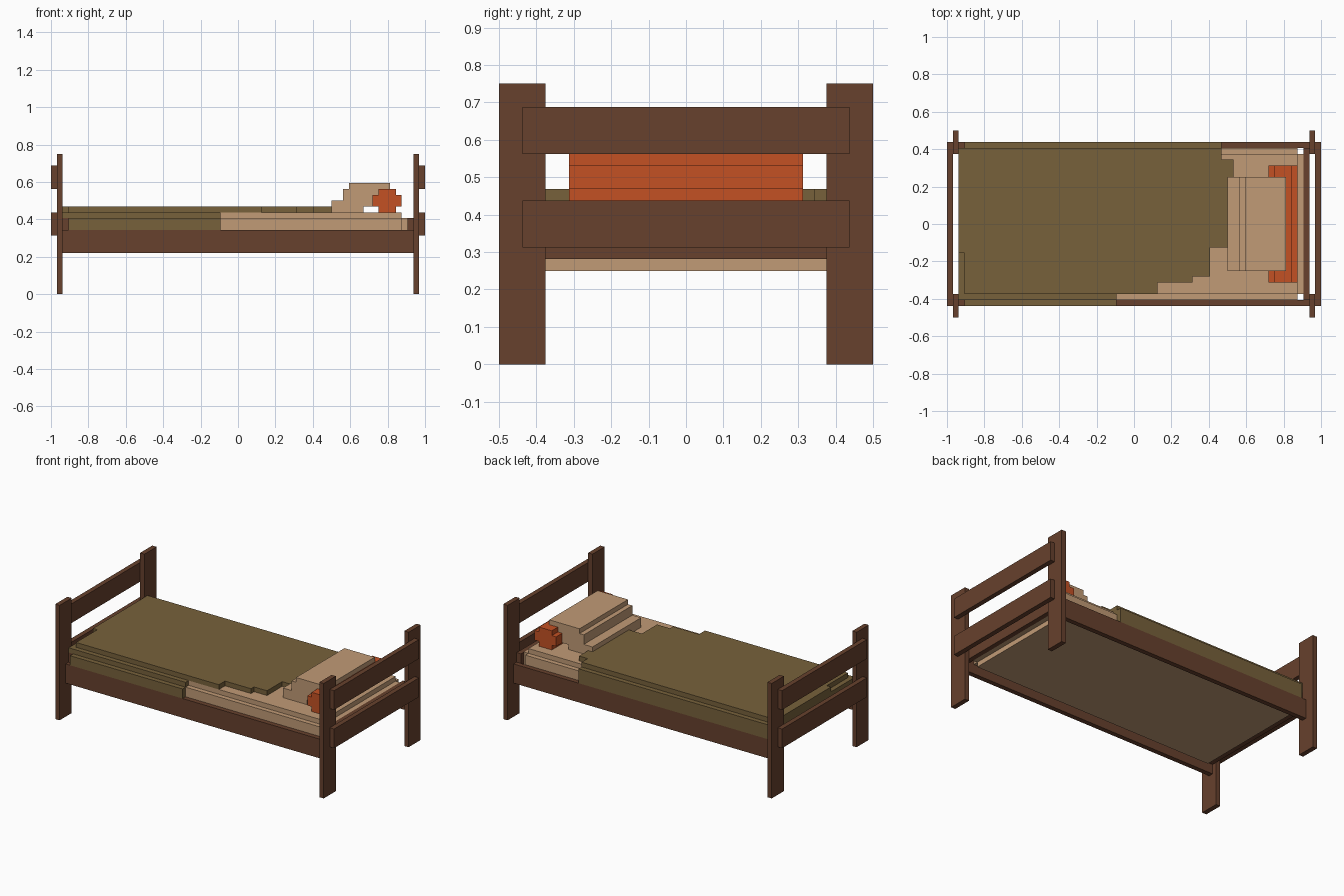
import bpy
import bmesh
from mathutils import Vector

if "Cube" in bpy.data.objects:
    bpy.data.objects.remove(bpy.data.objects["Cube"], do_unlink=True)


def material(name, r, g, b):
    # sRGB bytes converted to linear values
    col = [((c / 255 + 0.055) / 1.055) ** 2.4 for c in (r, g, b)] + [1.0]
    m = bpy.data.materials.new(name)
    m.use_nodes = True
    m.diffuse_color = col
    bsdf = m.node_tree.nodes["Principled BSDF"]
    bsdf.inputs["Base Color"].default_value = col
    bsdf.inputs["Roughness"].default_value = 0.9
    return m


WOOD = material("dark_wood", 103, 65, 45)
OLIVE = material("olive_cloth", 119, 97, 59)
CREAM = material("cream_cloth", 193, 155, 118)
ORANGE = material("orange_cloth", 195, 81, 36)


def finish(name, bm, mat):
    bmesh.ops.recalc_face_normals(bm, faces=bm.faces)
    mesh = bpy.data.meshes.new(name)
    bm.to_mesh(mesh)
    bm.free()
    mesh.materials.append(mat)
    ob = bpy.data.objects.new(name, mesh)
    bpy.context.collection.objects.link(ob)
    return ob


def boxes(name, mat, *ranges):
    """One object from boxes given as (x0, x1, y0, y1, z0, z1)."""
    bm = bmesh.new()
    for x0, x1, y0, y1, z0, z1 in ranges:
        verts = bmesh.ops.create_cube(bm, size=1)["verts"]
        for v in verts:
            v.co = Vector((x1 if v.co.x > 0 else x0,
                           y1 if v.co.y > 0 else y0,
                           z1 if v.co.z > 0 else z0))
    return finish(name, bm, mat)


def prism(name, mat, points, direction):
    """Extrude a closed outline along a vector."""
    bm = bmesh.new()
    face = bm.faces.new([bm.verts.new(p) for p in points])
    new = bmesh.ops.extrude_face_region(bm, geom=[face])["geom"]
    bmesh.ops.translate(bm, vec=direction,
                        verts=[g for g in new if isinstance(g, bmesh.types.BMVert)])
    return finish(name, bm, mat)


def span(sign, a, b):
    return (a, b) if sign > 0 else (-b, -a)


U = 1 / 32  # modelling grid step

# Frame: posts, end slats and inner end rails
for sx, end in ((1, "head"), (-1, "foot")):
    for sy, side in ((1, "back"), (-1, "front")):
        boxes(f"{end}_{side}_post", WOOD,
              (*span(sx, 30 * U, 31 * U), *span(sy, 12 * U, 16 * U), 0, 24 * U))
    for z, level in ((10 * U, "lower"), (18 * U, "upper")):
        boxes(f"{end}_{level}_slat", WOOD,
              (*span(sx, 31 * U, 32 * U), -14 * U, 14 * U, z, z + 4 * U))
    boxes(f"{end}_inner_rail", WOOD,
          (*span(sx, 29 * U, 30 * U), -13 * U, 13 * U, 9 * U, 13 * U))

# Long side rails
for sy, side in ((1, "back"), (-1, "front")):
    boxes(f"{side}_side_rail", WOOD,
          (-30 * U, 30 * U, *span(sy, 13 * U, 14 * U), 7 * U, 11 * U))

# Mattress with stepped edges
boxes("mattress", CREAM,
      (-28 * U, 28 * U, -12 * U, 12 * U, 8 * U, 14 * U),
      (-29 * U, 29 * U, -12 * U, 12 * U, 9 * U, 13 * U),
      (-28 * U, 28 * U, -13 * U, 13 * U, 9 * U, 13 * U))

# Blanket top with a ragged turned-back edge
outline = [(-30, 13), (15, 13), (15, 11), (17, 11), (17, 8), (16, 8), (16, -4),
           (13, -4), (13, -9), (10, -9), (10, -10), (4, -10), (4, -12),
           (-29, -12), (-29, -5), (-30, -5)]
prism("blanket_top", OLIVE, [(x * U, y * U, 14 * U) for x, y in outline], (0, 0, U))

# Blanket drapes over the sides and the foot
boxes("blanket_front_drape", OLIVE,
      (-30 * U, -3 * U, -13 * U, -12 * U, 13 * U, 14 * U),
      (-29 * U, -3 * U, -14 * U, -13 * U, 11 * U, 13 * U))
boxes("blanket_back_drape", OLIVE,
      (-30 * U, 15 * U, 12 * U, 13 * U, 13 * U, 14 * U),
      (-29 * U, 15 * U, 13 * U, 14 * U, 11 * U, 14 * U))
boxes("blanket_foot_drape", OLIVE,
      (-30 * U, -28 * U, -12 * U, 12 * U, 13 * U, 14 * U))

# Orange bolster, cross-shaped in section
section = [(24, 14), (27, 14), (27, 15), (28, 15), (28, 17), (27, 17),
           (27, 18), (24, 18), (24, 17), (23, 17), (23, 15), (24, 15)]
prism("bolster", ORANGE, [(x * U, -10 * U, z * U) for x, z in section], (0, 20 * U, 0))

# Cream pillow leaning on the bolster
section = [(16, 14), (21.5, 14), (21.5, 15), (23, 15), (23, 17), (24, 17), (24, 18),
           (26, 18), (26, 19), (19, 19), (19, 18), (18, 18), (18, 16), (16, 16)]
prism("pillow", CREAM, [(x * U, -8 * U, z * U) for x, z in section], (0, 16 * U, 0))
